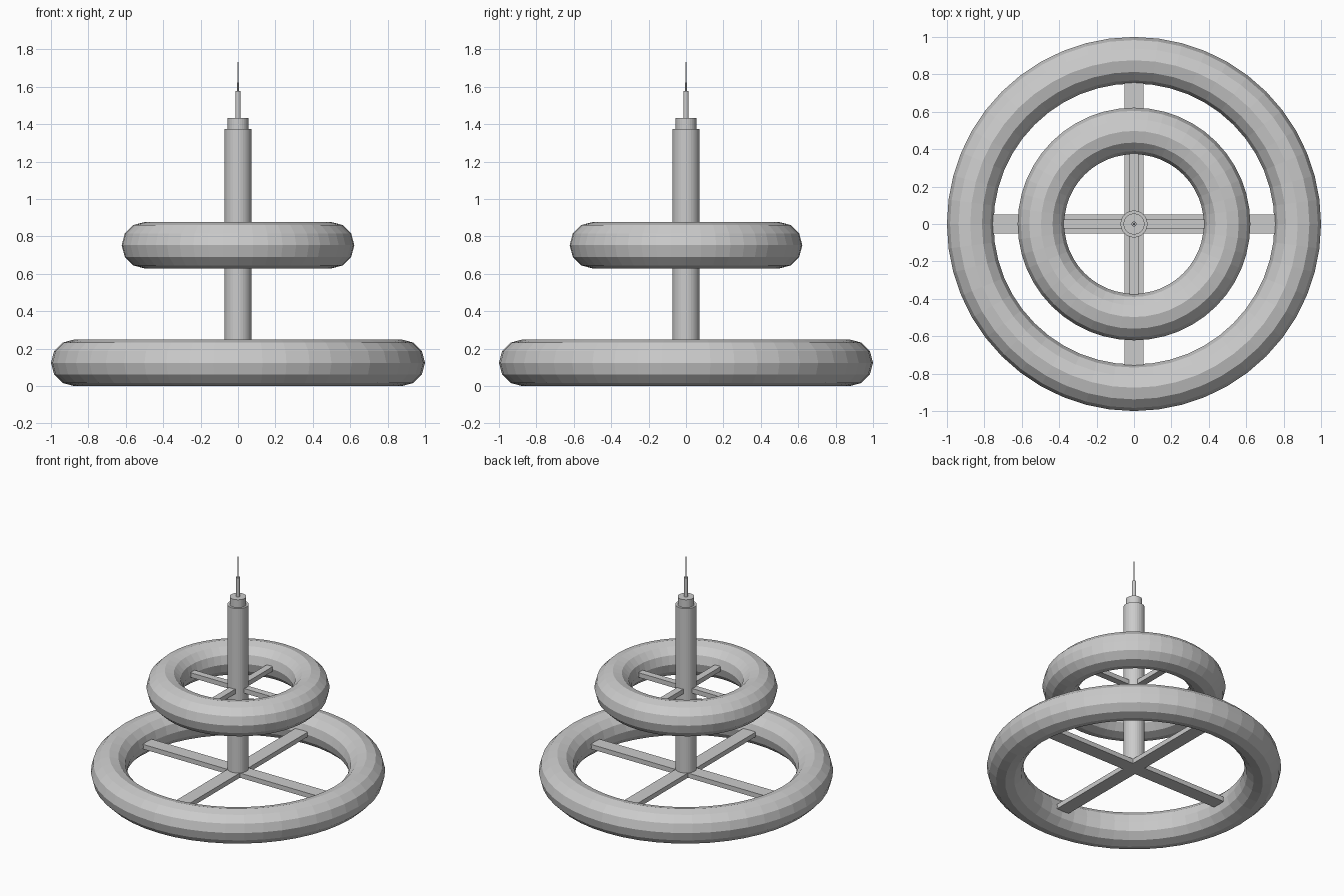
import bpy
import bmesh
import math
from mathutils import Matrix

if "Cube" in bpy.data.objects:
    bpy.data.objects.remove(bpy.data.objects["Cube"])

grey = bpy.data.materials.new("light grey")
grey.diffuse_color = (0.6, 0.6, 0.6, 1)
grey.use_nodes = True
grey.node_tree.nodes["Principled BSDF"].inputs["Base Color"].default_value = grey.diffuse_color


def finish(obj, name):
    obj.name = name
    obj.data.materials.append(grey)


def ring(name, major, z):
    bpy.ops.mesh.primitive_torus_add(
        major_radius=major, minor_radius=0.1245,
        major_segments=48, minor_segments=12, location=(0, 0, z))
    finish(bpy.context.object, name)


def rod(name, r1, r2, z0, z1, sides=32):
    bpy.ops.mesh.primitive_cone_add(
        vertices=sides, radius1=r1, radius2=r2, depth=z1 - z0,
        location=(0, 0, (z0 + z1) / 2))
    finish(bpy.context.object, name)


def spokes(name, reach, width, thick, z):
    # two crossed flat bars joined in one mesh
    bm = bmesh.new()
    for k in range(2):
        m = (Matrix.Translation((0, 0, z))
             @ Matrix.Rotation(k * math.pi / 2, 4, 'Z')
             @ Matrix.Diagonal((2 * reach, width, thick, 1)))
        bmesh.ops.create_cube(bm, size=1, matrix=m)
    mesh = bpy.data.meshes.new(name)
    bm.to_mesh(mesh)
    bm.free()
    obj = bpy.data.objects.new(name, mesh)
    bpy.context.collection.objects.link(obj)
    finish(obj, name)


# Lower and upper rings with their cross spokes
ring("lower_ring", 0.8755, 0.1245)
ring("upper_ring", 0.4975, 0.753)
spokes("lower_spokes", 0.76, 0.103, 0.035, 0.125)
spokes("upper_spokes", 0.385, 0.05, 0.035, 0.753)

# Central mast, stepped cap and antenna
rod("mast", 0.072, 0.072, 0.11, 1.375)
rod("mast_cap", 0.056, 0.056, 1.37, 1.434)
rod("antenna_base", 0.0135, 0.0135, 1.43, 1.578, 16)
rod("antenna_tip", 0.0045, 0.003, 1.57, 1.732, 12)
